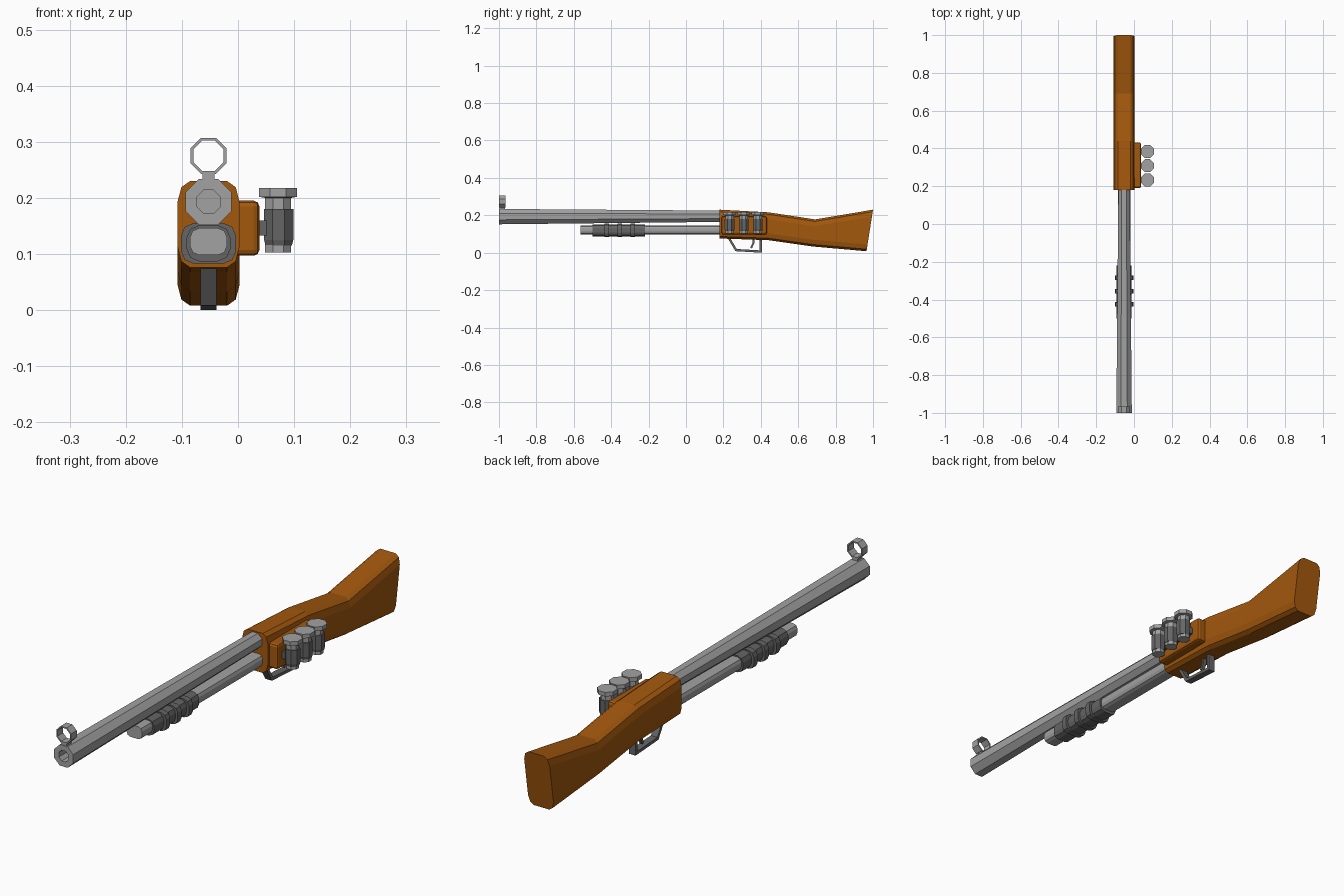
import bpy, bmesh, math
from mathutils import Vector

if "Cube" in bpy.data.objects:
    bpy.data.objects.remove(bpy.data.objects["Cube"])

CX = -0.0525  # centre plane of the gun


def material(name, *rgb):
    m = bpy.data.materials.new(name)
    m.diffuse_color = (*rgb, 1)
    m.use_nodes = True
    m.node_tree.nodes["Principled BSDF"].inputs["Base Color"].default_value = m.diffuse_color
    return m


wood = material("wood", .37, .098, .004)
steel = material("steel", .36, .36, .36)
dark = material("dark_steel", .13, .13, .13)


def loft(name, rings, mat, closed=False):
    """Skin a list of equal-length point rings, capping the ends unless closed."""
    bm = bmesh.new()
    vs = [[bm.verts.new(p) for p in r] for r in rings]
    n = len(rings[0])
    pairs = list(zip(vs, vs[1:])) + ([(vs[-1], vs[0])] if closed else [])
    for a, b in pairs:
        for i in range(n):
            j = (i + 1) % n
            bm.faces.new((a[i], a[j], b[j], b[i]))
    if not closed:
        bm.faces.new(vs[0])
        bm.faces.new(vs[-1])
    bmesh.ops.recalc_face_normals(bm, faces=bm.faces)
    me = bpy.data.meshes.new(name)
    bm.to_mesh(me)
    bm.free()
    ob = bpy.data.objects.new(name, me)
    bpy.context.collection.objects.link(ob)
    me.materials.append(mat)
    return ob


def oct_y(y, z, r):
    """Octagon around the y axis; r is the distance to the flats."""
    R = r / math.cos(math.pi / 8)
    a = [math.pi / 8 + i * math.pi / 4 for i in range(8)]
    return [(CX + R * math.cos(t), y, z + R * math.sin(t)) for t in a]


def oct_z(x, y, z, r):
    return [(x + p[0] - CX, y + p[2], z) for p in oct_y(0, 0, r)]


def cut_rect(w, h, cx, cz):
    """12-point rectangle, half sizes w and h, corners cut by cx and cz."""
    side = [(w, h - cz), (w - cx * .3, h - cz * .3), (w - cx, h)]
    pts = side + [(-x, v) for x, v in reversed(side)]
    return pts + [(-x, -v) for x, v in pts]


def rect_y(y, z, w, h, c):
    return [(CX + x, y, z + v) for x, v in cut_rect(w, h, c, c)]


def strip(name, path, hw, t, mat):
    """Flat bar of half width hw and thickness t following (y, z) points."""
    P = [Vector(p) for p in path]
    rings = []
    for i, p in enumerate(P):
        d0 = (p - P[i - 1]).normalized() if i else None
        d1 = (P[i + 1] - p).normalized() if i < len(P) - 1 else None
        d = ((d0 or d1) + (d1 or d0)).normalized()
        n = Vector((-d.y, d.x)) * (t / 2 / d.dot(d0 or d1))
        a, b = p + n, p - n
        rings.append([(CX - hw, a.x, a.y), (CX + hw, a.x, a.y),
                      (CX + hw, b.x, b.y), (CX - hw, b.x, b.y)])
    return loft(name, rings, mat)


def box(name, lo, hi, mat, bevel=0):
    x0, y0, z0 = lo
    x1, y1, z1 = hi
    ob = loft(name, [[(x0, y0, z), (x1, y0, z), (x1, y1, z), (x0, y1, z)]
                     for z in (z0, z1)], mat)
    if bevel:
        m = ob.modifiers.new("bevel", "BEVEL")
        m.width, m.segments = bevel, 2
    return ob


# Wooden stock: sections given as (top y, top z, bottom y, bottom z)
rings = []
for ty, tz, by, bz in [(.18, .23, .18, .076), (.44, .216, .44, .067),
                       (.69, .178, .68, .033), (1, .23, .965, .008)]:
    h = (tz - bz) / 2
    rings.append([(CX + x, by + (ty - by) * (v + h) / (2 * h), bz + h + v)
                  for x, v in cut_rect(.055, h, .022, .036)])
loft("stock", rings, wood)

# Tapered barrel with a hollow muzzle
loft("barrel", [oct_y(.2, .195, .03), oct_y(-1, .193, .041),
                oct_y(-1, .193, .021), oct_y(-.88, .193, .021)], steel)

# Front ring sight on a small foot
loft("front_sight_ring", [oct_y(-1, .275, .032), oct_y(-.965, .275, .032),
                          oct_y(-.965, .275, .027), oct_y(-1, .275, .027)],
     steel, closed=True)
box("front_sight_foot", (CX - .011, -.998, .228), (CX + .011, -.967, .246), steel)

# Magazine tube below the barrel
loft("magazine_tube", [rect_y(-.565, .122, .033, .024, .016),
                       rect_y(.2, .122, .033, .024, .016)], steel)

# Pump grip with three raised ribs
sections = [(-.5, 0)]
for y in (-.425, -.355, -.285):
    sections += [(y - .012, 0), (y - .012, 1), (y + .012, 1), (y + .012, 0)]
sections.append((-.22, 0))
loft("pump_grip", [rect_y(y, .119, .039 + .01 * s, .032 + .004 * s, .022)
                   for y, s in sections], dark)

# Trigger guard and trigger
strip("trigger_guard", [(.222, .09), (.268, .014), (.4, .0062), (.4, .085)],
      .014, .012, dark)
strip("trigger", [(.362, .085), (.36, .05), (.348, .025)], .007, .01, dark)

# Side shell carrier
box("shell_carrier", (-.01, .19, .097), (.038, .432, .195), wood, .01)

# Spare shells, each held by a loop
for i, y in enumerate((.233, .309, .384), 1):
    loft(f"shell_{i}", [oct_z(.0715, y, z, r) for z, r in
                        [(.103, .023), (.2, .023), (.202, .034), (.218, .034)]], steel)
    loft(f"shell_loop_{i}", [oct_z(.0725, y, z, r) for z, r in
                             [(.115, .0235), (.125, .026), (.18, .026), (.18, .0235)]],
         dark)
    box(f"loop_mount_{i}", (.03, y - .015, .133), (.055, y + .015, .16), dark)
